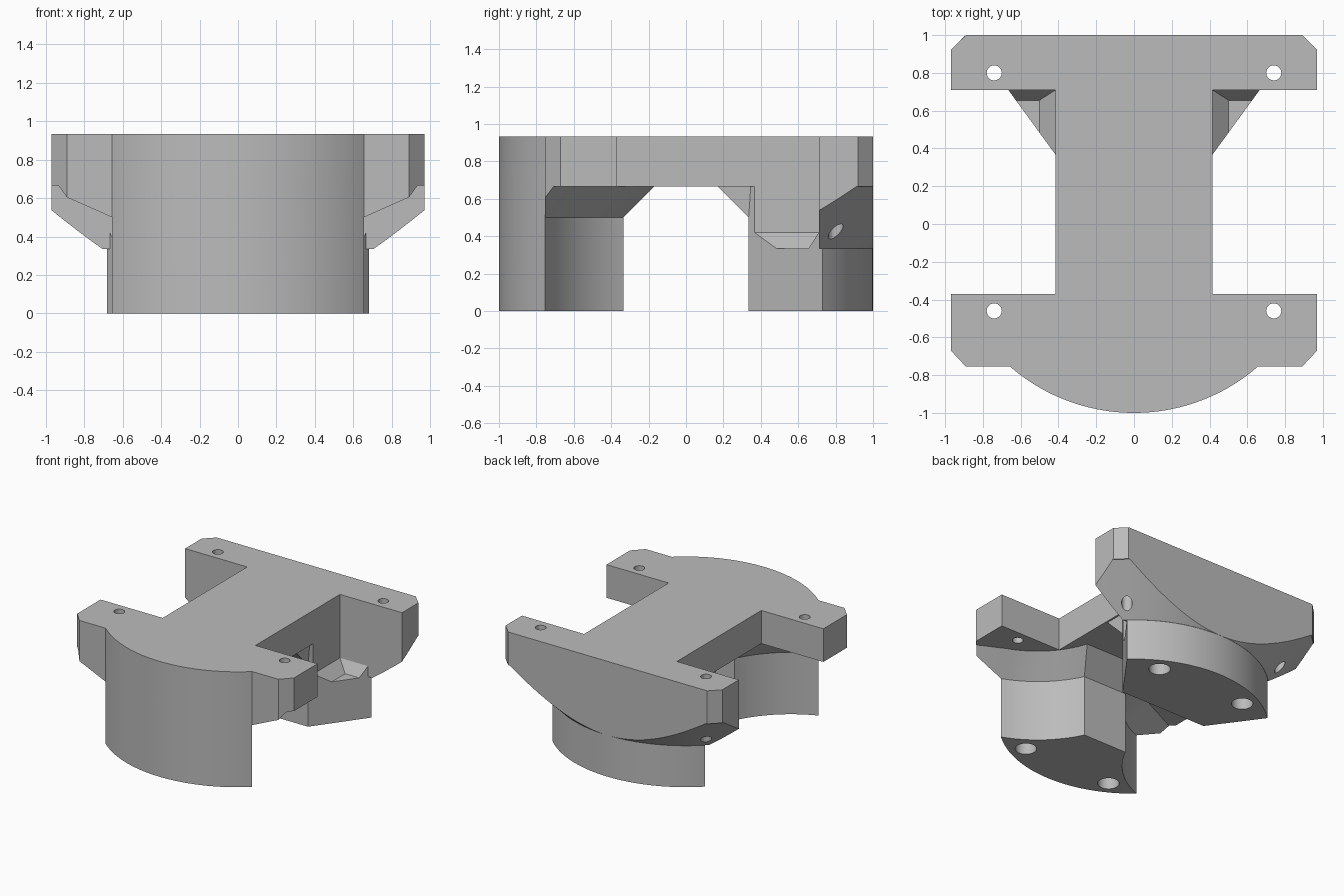
import bpy, bmesh, math

if "Cube" in bpy.data.objects:
    bpy.data.objects.remove(bpy.data.objects["Cube"])

PLATE_TOP, PLATE_LOW = 0.933, 0.665


def loft(name, levels):
    """Closed solid through matching outlines, given as (points, z)."""
    bm = bmesh.new()
    rings = [[bm.verts.new((x, y, z)) for x, y in pts] for pts, z in levels]
    n = len(rings[0])
    bm.faces.new(rings[0])
    bm.faces.new(rings[-1])
    for a, b in zip(rings, rings[1:]):
        for i in range(n):
            j = (i + 1) % n
            bm.faces.new((a[i], a[j], b[j], b[i]))
    bmesh.ops.recalc_face_normals(bm, faces=bm.faces)
    mesh = bpy.data.meshes.new(name)
    bm.to_mesh(mesh)
    bm.free()
    ob = bpy.data.objects.new(name, mesh)
    bpy.context.collection.objects.link(ob)
    return ob


def prism(name, pts, z0, z1):
    return loft(name, [(pts, z0), (pts, z1)])


def combine(target, other, op):
    """Apply a boolean and remove the helper."""
    mod = target.modifiers.new("bool", 'BOOLEAN')
    mod.operation = op
    mod.solver = 'EXACT'
    mod.object = other
    bpy.context.view_layer.objects.active = target
    bpy.ops.object.modifier_apply(modifier=mod.name)
    bpy.data.objects.remove(other, do_unlink=True)


def mirrored(right):
    """Close a right-hand outline with its mirror image."""
    return right + [(-x, y) for x, y in reversed(right)]


def arc(cx, cy, r, a0, a1, n):
    return [(cx + r * math.cos(a0 + (a1 - a0) * i / n),
             cy + r * math.sin(a0 + (a1 - a0) * i / n)) for i in range(n + 1)]


def circle(cx, cy, r, n):
    return arc(cx, cy, r, 0, 2 * math.pi, n)[:-1]


# I-shaped outline with a round front
front_x = math.sqrt(1 - 0.755 ** 2)
a_end = math.atan2(-0.755, front_x)
outline = mirrored(arc(0, 0, 1, -math.pi / 2 + 0.015, a_end, 24) +
                   [(0.89, -0.755), (0.97, -0.67), (0.97, -0.37), (0.415, -0.37),
                    (0.415, 0.71), (0.97, 0.71), (0.97, 0.92), (0.89, 1.0)])
bracket = prism("bracket", outline, PLATE_LOW, PLATE_TOP)

# Front leg: concave sides, flaring outwards under the flange
CX, CY, R = 0.964, 0.037, 0.85


def front_profile(d):
    r, y0 = R - d, -0.335 + d
    start = math.pi + math.asin((CY - y0) / r)
    end = math.atan2(-0.755 - CY, 0.655 - CX) + 2 * math.pi
    tail = (1.15 + 0.447 * d, -1.0 + 0.894 * d)
    return mirrored(arc(CX, CY, r, start, end, 20) + [tail, (1.25, -1.4)])


front_leg = loft("front_leg", [(front_profile(0), 0), (front_profile(0), 0.5),
                               (front_profile(0.165), PLATE_LOW),
                               (front_profile(0.165), 0.8)])
combine(front_leg, prism("outline_cutter", outline, -0.1, 1.0), 'INTERSECT')
combine(bracket, front_leg, 'UNION')

# Back leg: slanted sides, round back, with pockets beside the web
a0 = math.atan2(0.73, 0.68)
back_leg = prism("back_leg", mirrored([(0.392, 0.335)] +
                 arc(0, 0, 0.999, a0, math.pi / 2 - 0.015, 24)), 0, 0.85)
for s in (1, -1):
    def rect(x, y):
        return [(s * x, -1), (s * 2, -1), (s * 2, y), (s * x, y)]
    pocket = loft("pocket_cutter", [(rect(0.5, 0.655), 0.335),
                                    (rect(0.415, 0.71), 0.42),
                                    (rect(0.415, 0.71), 1.0)])
    combine(back_leg, pocket, 'DIFFERENCE')

# Sloped brace between back leg and web
brace = loft("brace", [([(-0.392, 0.335), (0.392, 0.335), (0.392, 0.5), (-0.392, 0.5)], 0.5),
                       ([(-0.4, 0.17), (0.4, 0.17), (0.4, 0.5), (-0.4, 0.5)], PLATE_LOW),
                       ([(-0.4, 0.17), (0.4, 0.17), (0.4, 0.5), (-0.4, 0.5)], 0.8)])

# Back flange: underside follows a 45 degree cone
flange = prism("back_flange", mirrored([(0.97, 0.71), (0.97, 0.92), (0.89, 1.0)]), 0.2, 0.88)
cone = loft("cone_cutter", [(circle(0, 0, 1.0, 160), 0.335),
                            (circle(0, 0, 1.665, 160), 1.0)])
combine(flange, cone, 'INTERSECT')

for part in (flange, back_leg, brace):
    combine(bracket, part, 'UNION')

# Screw holes through the flanges and blind holes under the legs
for s in (1, -1):
    for y in (-0.46, 0.8):
        combine(bracket, prism("screw_hole", circle(s * 0.74, y, 0.04, 24), -0.1, 1.1),
                'DIFFERENCE')
    for y in (-0.772, 0.772):
        combine(bracket, prism("leg_hole", circle(s * 0.4, y, 0.08, 32), -0.1, 0.25),
                'DIFFERENCE')

# Single grey colour
grey = bpy.data.materials.new("plain grey")
grey.diffuse_color = (0.5, 0.5, 0.5, 1)
grey.use_nodes = True
grey.node_tree.nodes["Principled BSDF"].inputs["Base Color"].default_value = grey.diffuse_color
bracket.data.materials.clear()
bracket.data.materials.append(grey)
for p in bracket.data.polygons:
    p.material_index = 0

bpy.ops.object.select_all(action='DESELECT')
bracket.select_set(True)
bpy.context.view_layer.objects.active = bracket
bpy.ops.object.shade_smooth_by_angle(angle=math.radians(15))
